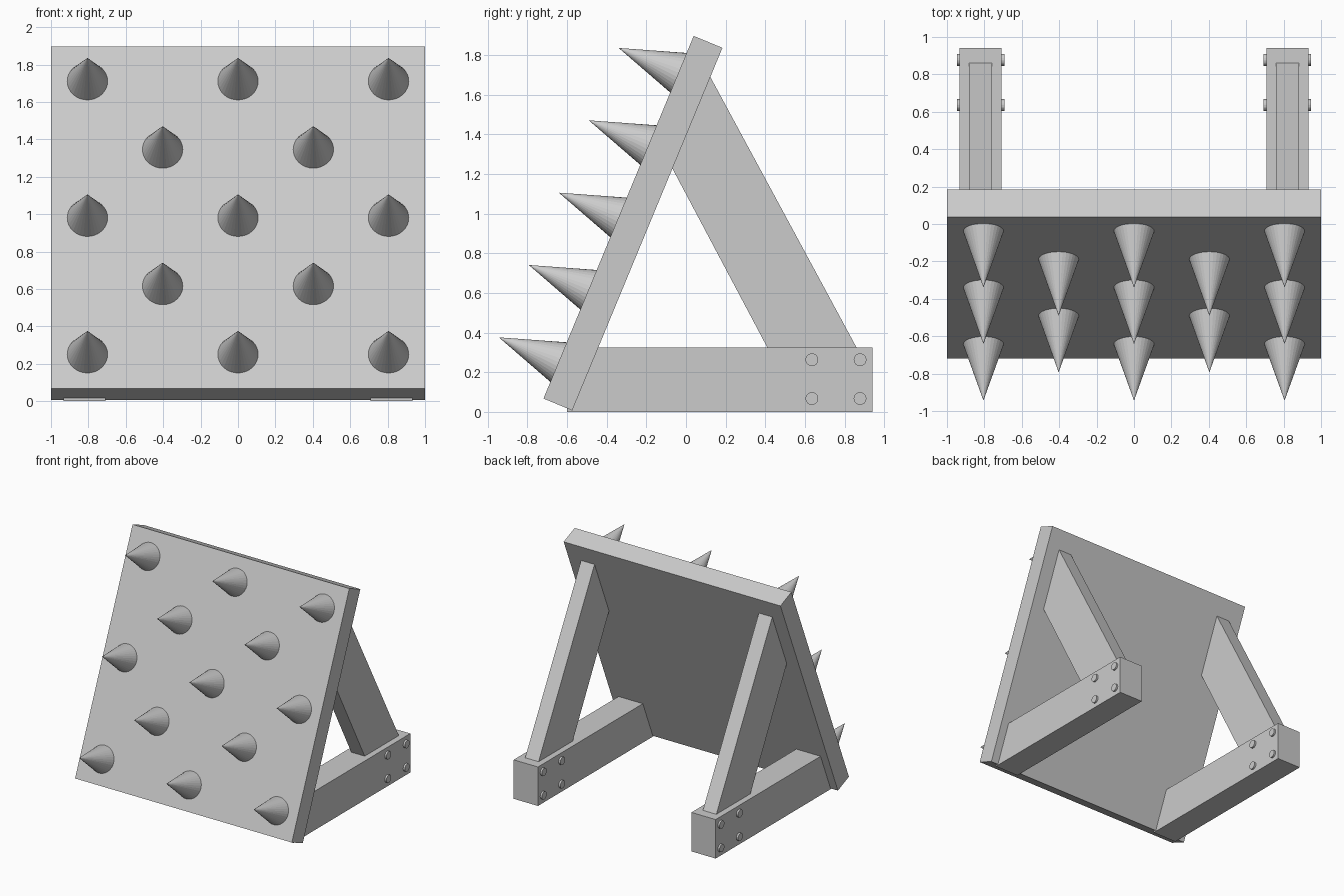
import bpy, bmesh
from math import radians, sin, cos
from mathutils import Vector

if "Cube" in bpy.data.objects:
    bpy.data.objects.remove(bpy.data.objects["Cube"])

TILT = radians(22.5)
UP = Vector((0, sin(TILT), cos(TILT)))       # along the board
OUT = Vector((0, -cos(TILT), sin(TILT)))     # out of the board's front


def extrude_profile(name, profile, x0, x1):
    """Solid with a (y, z) profile spanning x0..x1."""
    bm = bmesh.new()
    face = bm.faces.new([bm.verts.new((x0, y, z)) for y, z in profile])
    res = bmesh.ops.extrude_face_region(bm, geom=[face])
    verts = [v for v in res["geom"] if isinstance(v, bmesh.types.BMVert)]
    bmesh.ops.translate(bm, verts=verts, vec=(x1 - x0, 0, 0))
    bmesh.ops.recalc_face_normals(bm, faces=bm.faces)
    mesh = bpy.data.meshes.new(name)
    bm.to_mesh(mesh)
    bm.free()
    obj = bpy.data.objects.new(name, mesh)
    bpy.context.collection.objects.link(obj)
    return obj


def cone(name, base, axis, r1, r2, depth, sides):
    """Cone or cylinder standing on base and pointing along axis."""
    bpy.ops.mesh.primitive_cone_add(
        vertices=sides, radius1=r1, radius2=r2, depth=depth,
        location=base + axis * depth / 2,
        rotation=axis.to_track_quat('Z', 'Y').to_euler())
    bpy.context.object.name = name


# Leaning board
low = Vector((0, -0.719, 0.067))
corners = [low, low + UP * 1.98, low + UP * 1.98 - OUT * 0.157, low - OUT * 0.157]
extrude_profile("board", [(c.y, c.z) for c in corners], -1, 1)

# Spikes in staggered rows
for row in range(5):
    foot = low + UP * (0.199 + row * 0.395)
    for x in ((-0.805, 0, 0.805) if row % 2 == 0 else (-0.403, 0.403)):
        cone("spike", foot + Vector((x, 0, 0)), OUT, 0.108, 0, 0.326, 32)

# Supports on both sides: ground beam, diagonal brace, bolts
for side, cx in (("left", -0.82), ("right", 0.82)):
    extrude_profile(side + "_ground_beam",
                    [(-0.60, 0), (0.94, 0), (0.94, 0.325), (-0.60, 0.325)],
                    cx - 0.112, cx + 0.112)
    extrude_profile(side + "_brace",
                    [(0.41, 0.325), (0.86, 0.325), (0.117, 1.70), (-0.07, 1.23)],
                    cx - 0.062, cx + 0.062)
    for y in (0.635, 0.878):
        for z in (0.067, 0.263):
            cone(side + "_bolt", Vector((cx - 0.127, y, z)), Vector((1, 0, 0)),
                 0.032, 0.032, 0.254, 24)
